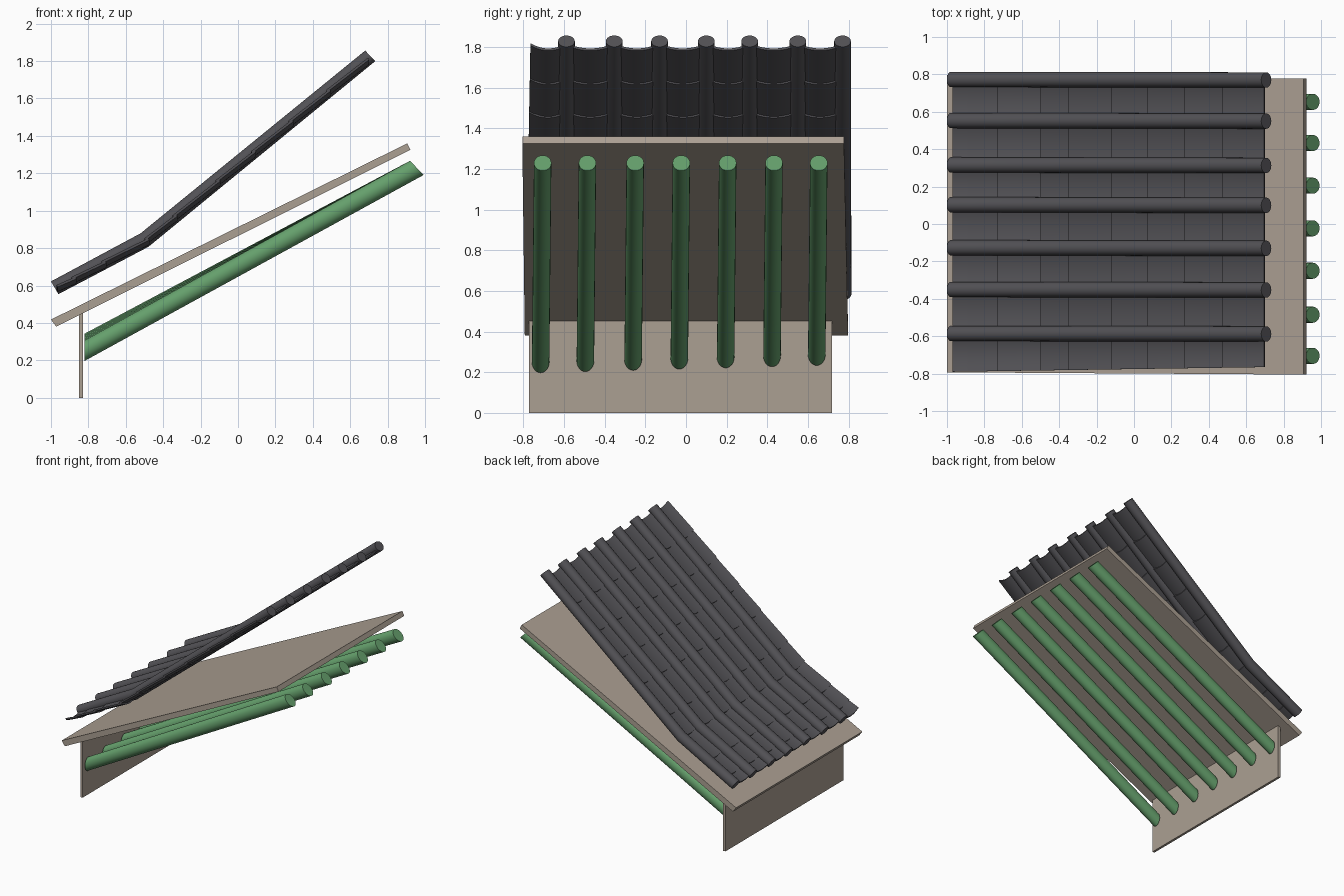
import bpy, bmesh, math
from mathutils import Vector

if "Cube" in bpy.data.objects:
    bpy.data.objects.remove(bpy.data.objects["Cube"])


def material(name, rgb):
    m = bpy.data.materials.new(name)
    m.diffuse_color = (*rgb, 1)
    m.use_nodes = True
    m.node_tree.nodes["Principled BSDF"].inputs["Base Color"].default_value = m.diffuse_color
    return m


TILE = material("charcoal tile", (0.085, 0.083, 0.092))
BOARD = material("grey brown board", (0.41, 0.35, 0.29))
GREEN = material("green timber", (0.13, 0.35, 0.15))


def finish(name, bm, mat, smooth=False):
    bmesh.ops.recalc_face_normals(bm, faces=bm.faces)
    me = bpy.data.meshes.new(name)
    bm.to_mesh(me)
    bm.free()
    me.materials.append(mat)
    ob = bpy.data.objects.new(name, me)
    bpy.context.collection.objects.link(ob)
    if smooth:
        bpy.ops.object.select_all(action='DESELECT')
        ob.select_set(True)
        bpy.context.view_layer.objects.active = ob
        bpy.ops.object.shade_smooth_by_angle(angle=math.radians(40))
    return ob


def loft(bm, rings):
    """Skin closed rings of points and cap both ends."""
    vs = [[bm.verts.new(p) for p in r] for r in rings]
    n = len(vs[0])
    for a, b in zip(vs, vs[1:]):
        for i in range(n):
            j = (i + 1) % n
            bm.faces.new((a[i], a[j], b[j], b[i]))
    bm.faces.new(vs[0])
    bm.faces.new(vs[-1])


def tube(name, stations, ry, mat, n=24):
    """Tube through (centre, up vector) stations; up sets the slant of each section."""
    bm = bmesh.new()
    angles = [2 * math.pi * i / n for i in range(n)]
    loft(bm, [[Vector(c) + Vector((0, ry * math.cos(a), 0)) + Vector(up) * math.sin(a)
               for a in angles] for c, up in stations])
    finish(name, bm, mat, True)


# Sloping roof board, very slightly skewed
bm = bmesh.new()
loft(bm, [[(-1, y0, .418), (-1, y1, .418), (-.972, y1, .38), (-.972, y0, .38)]
          if low else
          [(.905, y0, 1.36), (.905, y1, 1.36), (.922, y1, 1.326), (.922, y0, 1.326)]
          for low, y0, y1 in ((True, -.793, .797), (False, -.805, .777))])
finish("roof_board", bm, BOARD)

# Low eave wall
bm = bmesh.new()
loft(bm, [[(-.85, y, 0), (-.83, y, 0), (-.83, y, .455), (-.85, y, .445)]
          for y in (-.772, .717)])
finish("eave_wall", bm, BOARD)

# Green rafters, plumb cut at the wall and slanted at the top
for i, y in enumerate((-.705, -.485, -.25, -.023, .205, .433, .653)):
    tube(f"rafter_{i + 1}",
         [((-.82, y - .01, .252 + .006 * i), (0, 0, .055)),
          ((.956, y, 1.229), (-.036, 0, .038))], .043, GREEN)

# Round cover tiles, bent where the roof pitch changes
RIDGES = (-.588, -.353, -.13, .1, .313, .55, .77)
LOW, KINK, HIGH = (-.98, .588), (-.50, .843), (.707, 1.828)
for i, y in enumerate(RIDGES):
    tube(f"cover_tile_row_{i + 1}",
         [((LOW[0], y + .003, LOW[1]), (-.02, 0, .034)),
          ((KINK[0], y + .002, KINK[1]), (-.021, 0, .036)),
          ((HIGH[0], y, HIGH[1]), (-.027, 0, .028))], .041, TILE)


def roof_z(x, upper):
    (xa, za), (xb, zb) = (KINK, HIGH) if upper else (LOW, KINK)
    return za + (x - xa) * (zb - za) / (xb - xa)


# Dished pan tiles, each course lapping over the one below
COURSES = (-.97, -.89, -.73, -.5, -.35, -.12, .07, .27, .47, .695)
SEG = 8
for k, y1 in enumerate(RIDGES):
    bm = bmesh.new()
    for c, (xa, xb) in enumerate(zip(COURSES, COURSES[1:])):
        last = c == len(COURSES) - 2
        rings = []
        for x, lift in ((xa, -.016), (xb + (0 if last else .02), -.026)):
            y0 = RIDGES[k - 1] if k else -.79 + .025 * (x + .97) / 1.67
            z = roof_z(x, xa >= KINK[0]) + lift
            top = []
            for s in range(SEG + 1):
                t = s / SEG
                top.append(Vector((x, y0 + (y1 - y0) * t, z + .026 * (2 * t - 1) ** 2)))
            under = [p + Vector((.006, 0, -.011)) for p in reversed(top)]
            rings.append(top + under)
        loft(bm, rings)
    finish(f"pan_tile_row_{k + 1}", bm, TILE, True)
